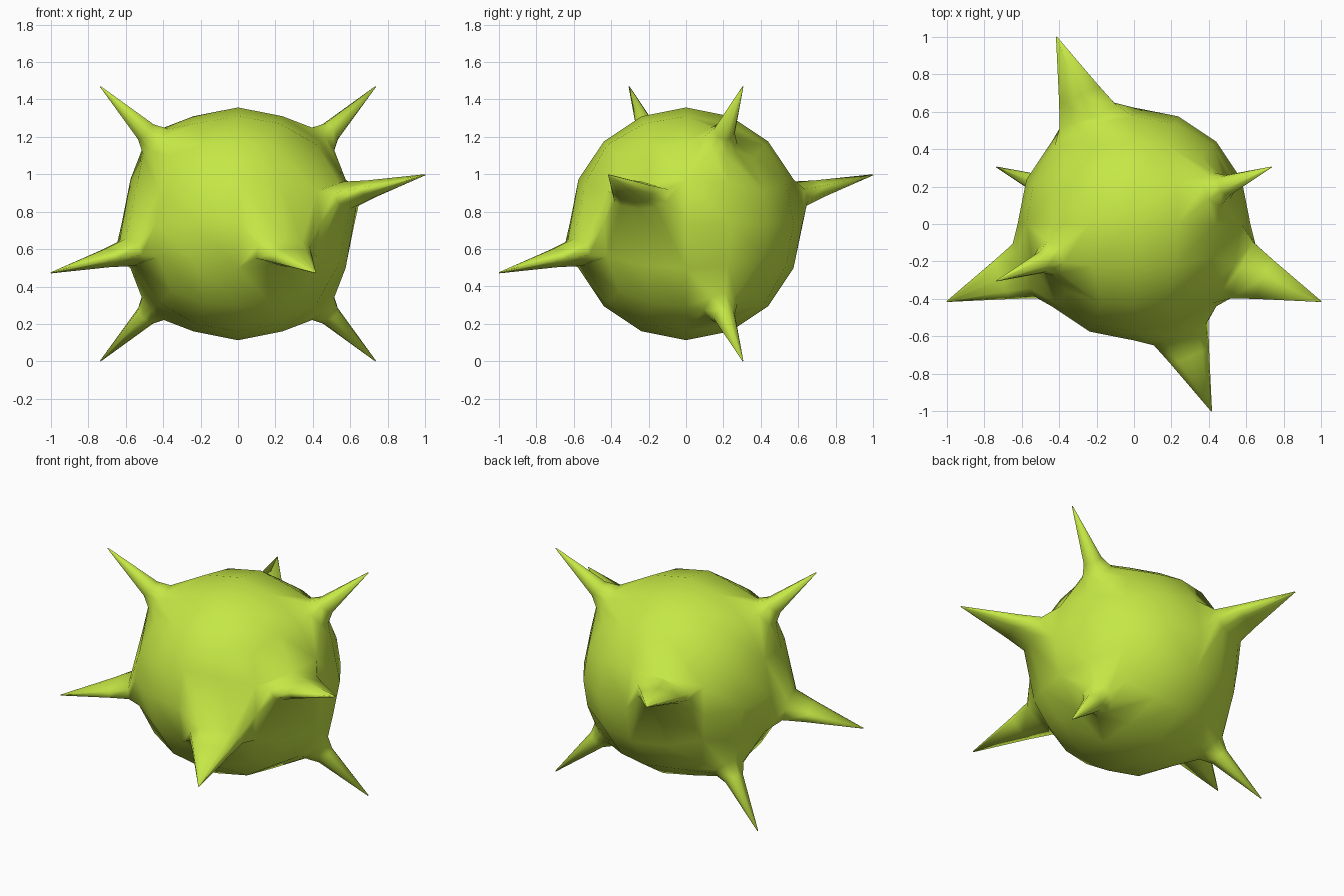
import bpy, bmesh, math
from mathutils import Vector

if "Cube" in bpy.data.objects:
    bpy.data.objects.remove(bpy.data.objects["Cube"])

R = 0.622          # body radius
CZ = 0.735         # body centre height
T = math.tan(math.pi / 8)

# Ball: gridded cube with evenly spaced angles, pushed out to a sphere
bm = bmesh.new()
bmesh.ops.create_cube(bm, size=2)
bmesh.ops.subdivide_edges(bm, edges=bm.edges[:], cuts=3, use_grid_fill=True)
for v in bm.verts:
    v.co = Vector([math.tan(c * math.pi / 4) for c in v.co]).normalized() * R


def spike(root, tip, rings):
    """Open the patch around the root vertex and draw it out in shrinking rings."""
    root = Vector(root).normalized() * R
    tip = Vector(tip)
    d = tip.normalized()
    a = d.cross(Vector((0, 0, 1))).normalized()
    b = a.cross(d)
    centre = min(bm.verts, key=lambda v: (v.co - root).length)
    face = bmesh.ops.dissolve_faces(bm, faces=list(centre.link_faces), use_verts=False)["region"][0]
    angles = [math.atan2(v.co.dot(b), v.co.dot(a)) for v in face.verts]
    for r, wide, thin in rings + [(tip.length, 0.003, 0.003)]:
        face = bmesh.ops.extrude_discrete_faces(bm, faces=[face])["faces"][0]
        for v, t in zip(face.verts, angles):
            v.co = d * r + a * wide * math.cos(t) + b * thin * math.sin(t)


# Four round diagonal spikes
ROUND = [(0.655, 0.095, 0.1), (0.73, 0.058, 0.06)]
for x, y, z in ((1, 1, 1), (-1, -1, 1), (1, 1, -1), (-1, 1, -1)):
    spike((x, y * T, z), (0.735 * x, 0.304 * y, 0.733 * z), ROUND)

# Four broad, flattened side spikes
BROAD = [(0.65, 0.172, 0.075), (0.78, 0.122, 0.05)]
for x, y, z in ((1, -T, 1), (-1, -T, -1), (T, -1, -1), (-T, 1, 1)):
    spike((x, y, 0), (x, y, 0.262 * z), BROAD)

bmesh.ops.recalc_face_normals(bm, faces=bm.faces[:])
for f in bm.faces:
    f.smooth = True
bmesh.ops.translate(bm, verts=bm.verts[:], vec=(0, 0, CZ))
mesh = bpy.data.meshes.new("spiky_ball")
bm.to_mesh(mesh)
bm.free()

# Yellow-green skin
mat = bpy.data.materials.new("yellow_green")
mat.diffuse_color = (0.56, 0.8, 0.06, 1)
mat.use_nodes = True
mat.node_tree.nodes["Principled BSDF"].inputs["Base Color"].default_value = mat.diffuse_color
mesh.materials.append(mat)
obj = bpy.data.objects.new("spiky_ball", mesh)
bpy.context.collection.objects.link(obj)
